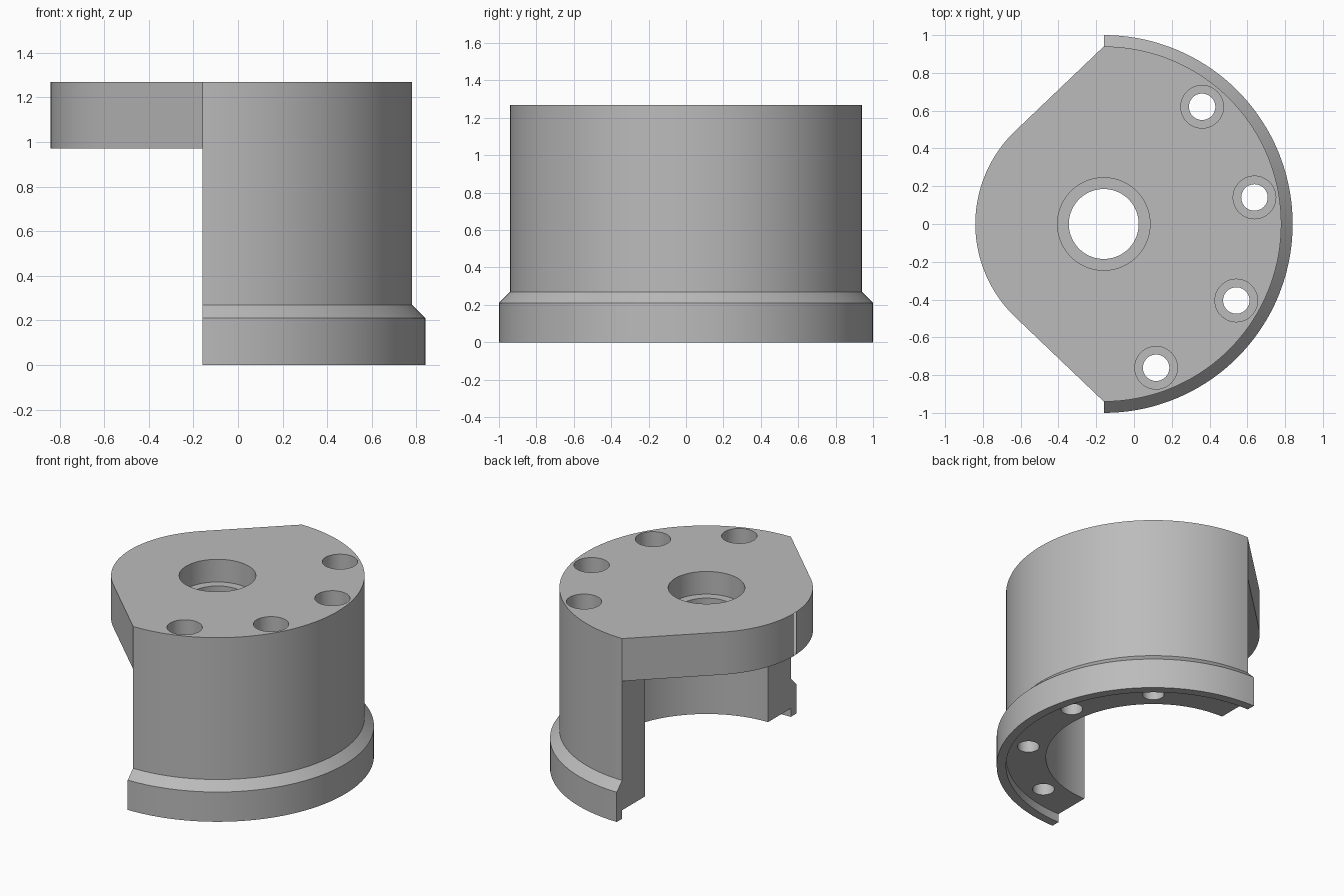
import bpy
import bmesh
from math import pi, cos, sin, acos, radians

if "Cube" in bpy.data.objects:
    bpy.data.objects.remove(bpy.data.objects["Cube"])

AXIS_X = -0.16      # axis of the bore and of the half-round wall
TOP, PLATE = 1.27, 0.97
BODY_R, NOSE_R, CAVITY_R = 0.94, 0.68, 0.685

grey = bpy.data.materials.new("machined grey")
grey.use_nodes = True
colour = (0.5, 0.5, 0.5, 1)
grey.diffuse_color = colour
grey.node_tree.nodes["Principled BSDF"].inputs["Base Color"].default_value = colour


def finish(name, bm):
    bmesh.ops.recalc_face_normals(bm, faces=bm.faces)
    mesh = bpy.data.meshes.new(name)
    bm.to_mesh(mesh)
    bm.free()
    mesh.materials.append(grey)
    obj = bpy.data.objects.new(name, mesh)
    bpy.context.collection.objects.link(obj)
    return obj


def lathe(name, profile, x, y, steps):
    """Closed (radius, z) profile turned about a vertical axis."""
    bm = bmesh.new()
    rings = []
    for i in range(steps):
        a = 2 * pi * i / steps
        rings.append([bm.verts.new((x + r * cos(a), y + r * sin(a), z)) for r, z in profile])
    n = len(profile)
    for i in range(steps):
        here, after = rings[i], rings[(i + 1) % steps]
        for j in range(n):
            k = (j + 1) % n
            bm.faces.new((here[j], after[j], after[k], here[k]))
    return finish(name, bm)


def prism(name, outline, z0, z1):
    bm = bmesh.new()
    face = bm.faces.new([bm.verts.new((x, y, z0)) for x, y in outline])
    grown = bmesh.ops.extrude_face_region(bm, geom=[face])["geom"]
    tops = [v for v in grown if isinstance(v, bmesh.types.BMVert)]
    bmesh.ops.translate(bm, verts=tops, vec=(0, 0, z1 - z0))
    return finish(name, bm)


def drill(name, x, y, profile):
    """Solid stepped cutter built from stacked discs."""
    bm = bmesh.new()
    steps, rings = 48, []
    for r, z in profile:
        rings.append([bm.verts.new((x + r * cos(2 * pi * i / steps),
                                    y + r * sin(2 * pi * i / steps), z)) for i in range(steps)])
    for low, high in zip(rings, rings[1:]):
        for i in range(steps):
            k = (i + 1) % steps
            bm.faces.new((low[i], low[k], high[k], high[i]))
    bm.faces.new(rings[0])
    bm.faces.new(rings[-1])
    return finish(name, bm)


def carve(target, cutter, operation="DIFFERENCE"):
    mod = target.modifiers.new(cutter.name, "BOOLEAN")
    mod.operation, mod.solver, mod.object = operation, "EXACT", cutter
    bpy.context.view_layer.objects.active = target
    bpy.ops.object.modifier_apply(modifier=mod.name)
    bpy.data.objects.remove(cutter)


# Turned body: counterbored centre, cavity, lipped and chamfered flange
housing = lathe("half_round_housing", [
    (0.185, PLATE), (CAVITY_R, PLATE), (CAVITY_R, 0.06), (BODY_R, 0.06), (BODY_R, 0),
    (1, 0), (1, 0.21), (BODY_R, 0.27), (BODY_R, TOP),
    (0.245, TOP), (0.245, 1.11), (0.185, 1.11)], AXIS_X, 0, 144)

# Open side below the top plate
carve(housing, prism("open_side_cutter", [
    (-2, -2), (AXIS_X, -2), (AXIS_X, 2), (-2, 2)], -1, PLATE))

# Plate outline: straight flanks tangent to a rounded nose
tangent = acos(NOSE_R / BODY_R)
start, end, count = pi / 2 + tangent, 3 * pi / 2 - tangent, 40
nose = []
for i in range(count + 1):
    a = start + (end - start) * i / count
    nose.append((AXIS_X + NOSE_R * cos(a), NOSE_R * sin(a)))
outline = ([(2, 2), (AXIS_X, 2), (AXIS_X, BODY_R)] + nose
           + [(AXIS_X, -BODY_R), (AXIS_X, -2), (2, -2)])
carve(housing, prism("plate_outline_cutter", outline, -1, 2), "INTERSECT")

# Four counterbored screw holes through the wall
for i in range(4):
    a = radians(50 - 40 * i)
    carve(housing, drill("screw_hole_cutter", AXIS_X + 0.81 * cos(a), 0.81 * sin(a),
                         [(0.07, -1), (0.07, 1.07), (0.113, 1.07), (0.113, 2)]))

# Smooth round walls, crisp edges
bpy.ops.object.select_all(action="DESELECT")
housing.select_set(True)
bpy.context.view_layer.objects.active = housing
bpy.ops.object.shade_smooth_by_angle(angle=radians(30))
